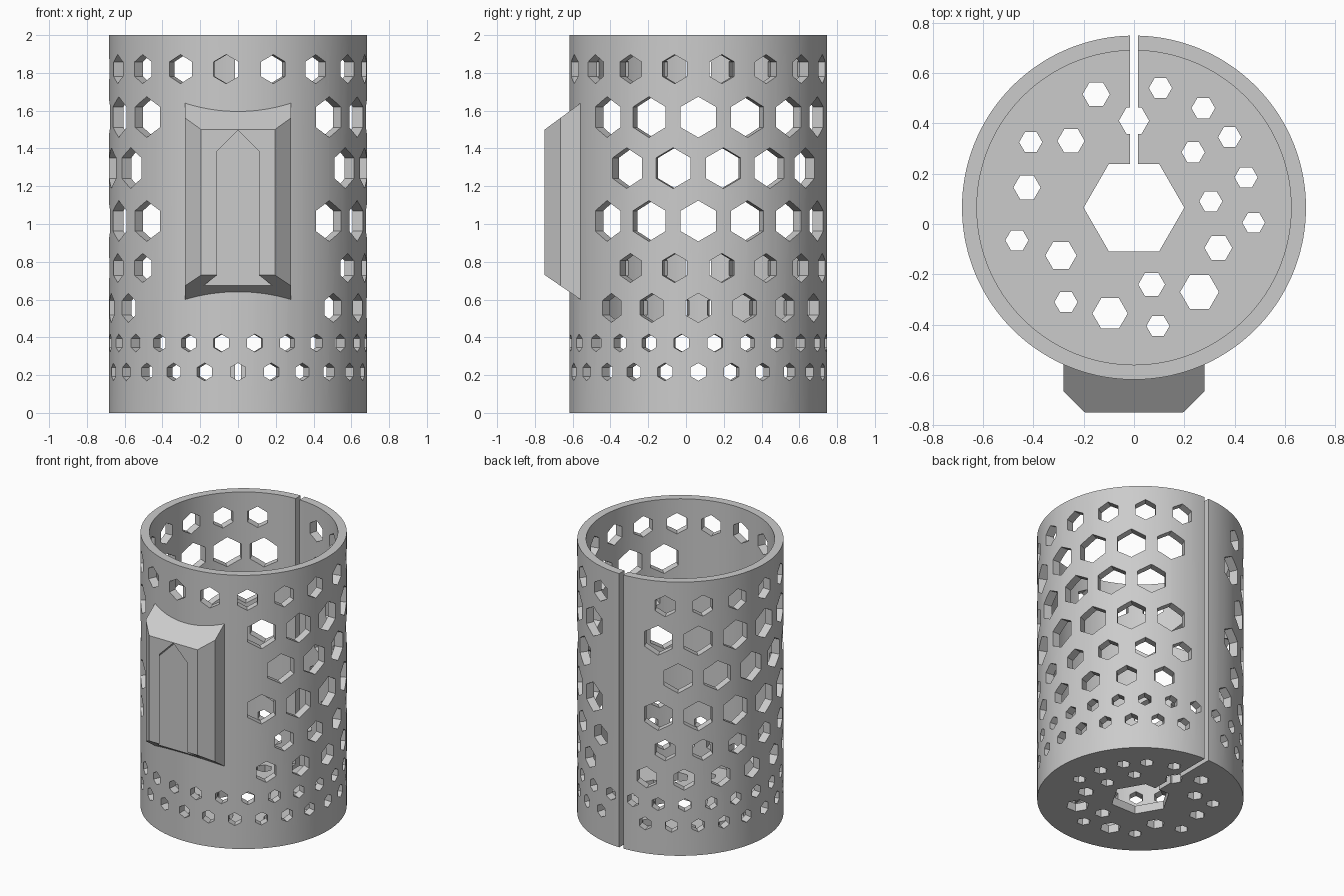
import bpy, bmesh
from math import radians, sin, cos, pi
from mathutils import Matrix, Vector

if "Cube" in bpy.data.objects:
    bpy.data.objects.remove(bpy.data.objects["Cube"], do_unlink=True)

R, INNER, YC, HEIGHT, FLOOR = 0.683, 0.624, 0.065, 2.0, 0.06
CENTRE = Matrix.Translation((0, YC, 0))

grey = bpy.data.materials.new("plain grey")
grey.use_nodes = True
colour = (0.6, 0.6, 0.6, 1)
grey.diffuse_color = colour
grey.node_tree.nodes["Principled BSDF"].inputs["Base Color"].default_value = colour


def finish(bm, name):
    bmesh.ops.recalc_face_normals(bm, faces=bm.faces)
    mesh = bpy.data.meshes.new(name)
    bm.to_mesh(mesh)
    bm.free()
    mesh.materials.append(grey)
    obj = bpy.data.objects.new(name, mesh)
    bpy.context.collection.objects.link(obj)
    return obj


def prism(bm, sides, radius, depth, matrix):
    bmesh.ops.create_cone(bm, cap_ends=True, segments=sides, radius1=radius,
                          radius2=radius, depth=depth, matrix=matrix)


def cylinder(name, radius, bottom, top):
    bm = bmesh.new()
    prism(bm, 144, radius, top - bottom,
          CENTRE @ Matrix.Translation((0, 0, (bottom + top) / 2)))
    return finish(bm, name)


def column(name, outline, bottom, top):
    """Upright solid over a plan outline, its ends shaped by two height functions.
    The outline starts and meets again halfway on the plane x = 0."""
    bm = bmesh.new()
    low = [bm.verts.new((x, y, bottom(x, y))) for x, y in outline]
    high = [bm.verts.new((x, y, top(x, y))) for x, y in outline]
    n, half = len(outline), len(outline) // 2
    for ring in (low, high):
        bm.faces.new(ring[:half + 1])
        bm.faces.new(ring[half:] + ring[:1])
    for i in range(n):
        j = (i + 1) % n
        bm.faces.new((low[i], low[j], high[j], high[i]))
    return finish(bm, name)


def mirrored(half):
    """Close a right-hand outline by mirroring it in x."""
    return half + [(-x, y) for x, y in reversed(half[1:-1])]


def cut(target, cutter):
    mod = target.modifiers.new("cut", 'BOOLEAN')
    mod.operation, mod.solver, mod.object = 'DIFFERENCE', 'EXACT', cutter
    bpy.context.view_layer.objects.active = target
    bpy.ops.object.modifier_apply(modifier=mod.name)
    bpy.data.objects.remove(cutter, do_unlink=True)


# Cup: outer cylinder hollowed down to a thin floor
cup = cylinder("perforated_cup", R, 0, HEIGHT)
cut(cup, cylinder("cavity", INNER, FLOOR, HEIGHT + 0.2))

# Rows of hexagonal wall holes: height, radius, count; every other row staggered
rows = [(0.217, 0.047, 24), (0.37, 0.047, 24), (0.556, 0.077, 17), (0.767, 0.077, 17),
        (1.016, 0.108, 16), (1.296, 0.108, 16), (1.566, 0.108, 16), (1.82, 0.077, 17)]
bm = bmesh.new()
for row, (z, radius, count) in enumerate(rows):
    for k in range(count):
        angle = 2 * pi * (k + 0.5 * (row % 2)) / count
        from_slot = abs(angle - pi / 2)
        from_mount = abs(angle - 3 * pi / 2)
        if from_slot * R - radius * cos(pi / 6) < 0.045:
            continue
        if 2 <= row <= 6 and from_mount < radians(41):
            continue
        place = (CENTRE @ Matrix.Rotation(angle, 4, 'Z')
                 @ Matrix.Translation((0.65, 0, z))
                 @ Matrix.Rotation(pi / 2, 4, 'Y') @ Matrix.Rotation(pi / 2, 4, 'Z'))
        prism(bm, 6, radius, 0.2, place)
cut(cup, finish(bm, "wall_holes"))

# Floor holes: x, y, radius, with the large central one first
floor_holes = [
    (0, YC, .2), (0, .41, .06), (-.15, .515, .054), (.105, .54, .046), (.275, .46, .047),
    (.38, .345, .046), (.235, .285, .046), (.445, .185, .046), (.305, .09, .046),
    (.475, .005, .045), (.335, -.095, .055), (.26, -.27, .077), (.07, -.24, .053),
    (.095, -.405, .046), (-.095, -.355, .07), (-.27, -.31, .046), (-.29, -.125, .062),
    (-.465, -.065, .046), (-.425, .145, .054), (-.25, .33, .054), (-.41, .325, .046)]
bm = bmesh.new()
for x, y, radius in floor_holes:
    prism(bm, 6, radius, 0.3, Matrix.Translation((x, y, 0)) @ Matrix.Rotation(pi / 2, 4, 'Z'))
cut(cup, finish(bm, "floor_holes"))

# Slot down the back, reaching the central floor hole
bm = bmesh.new()
bmesh.ops.create_cube(bm, size=1, matrix=Matrix.Translation((0, 0.55, 1))
                      @ Matrix.Diagonal((0.033, 0.9, 3, 1)))
cut(cup, finish(bm, "back_slot"))

# Front mount: chamfered block with sloping ends, fitted to the cup
FACE = -0.748
mount = column("front_mount",
               mirrored([(0, FACE), (0.195, FACE), (0.28, -0.665), (0.28, -0.5), (0, -0.5)]),
               lambda x, y: 0.73 - 0.684 * (y - FACE),
               lambda x, y: 1.5 + 0.737 * (y - FACE))
cut(mount, cylinder("mount_seat", R - 0.015, 0.2, 1.95))

# Dovetail channel, open at the bottom and gabled at the top
cut(mount, column("dovetail",
                  mirrored([(0, FACE - 0.02), (0.0925, FACE - 0.02), (0.18, -0.668), (0, -0.668)]),
                  lambda x, y: 0.4,
                  lambda x, y: 1.497 - abs(x)))

# Smooth the round walls, keep the cut edges crisp
bpy.ops.object.select_all(action='DESELECT')
for obj in (cup, mount):
    obj.select_set(True)
    bpy.context.view_layer.objects.active = obj
bpy.ops.object.shade_smooth_by_angle(angle=radians(25))
